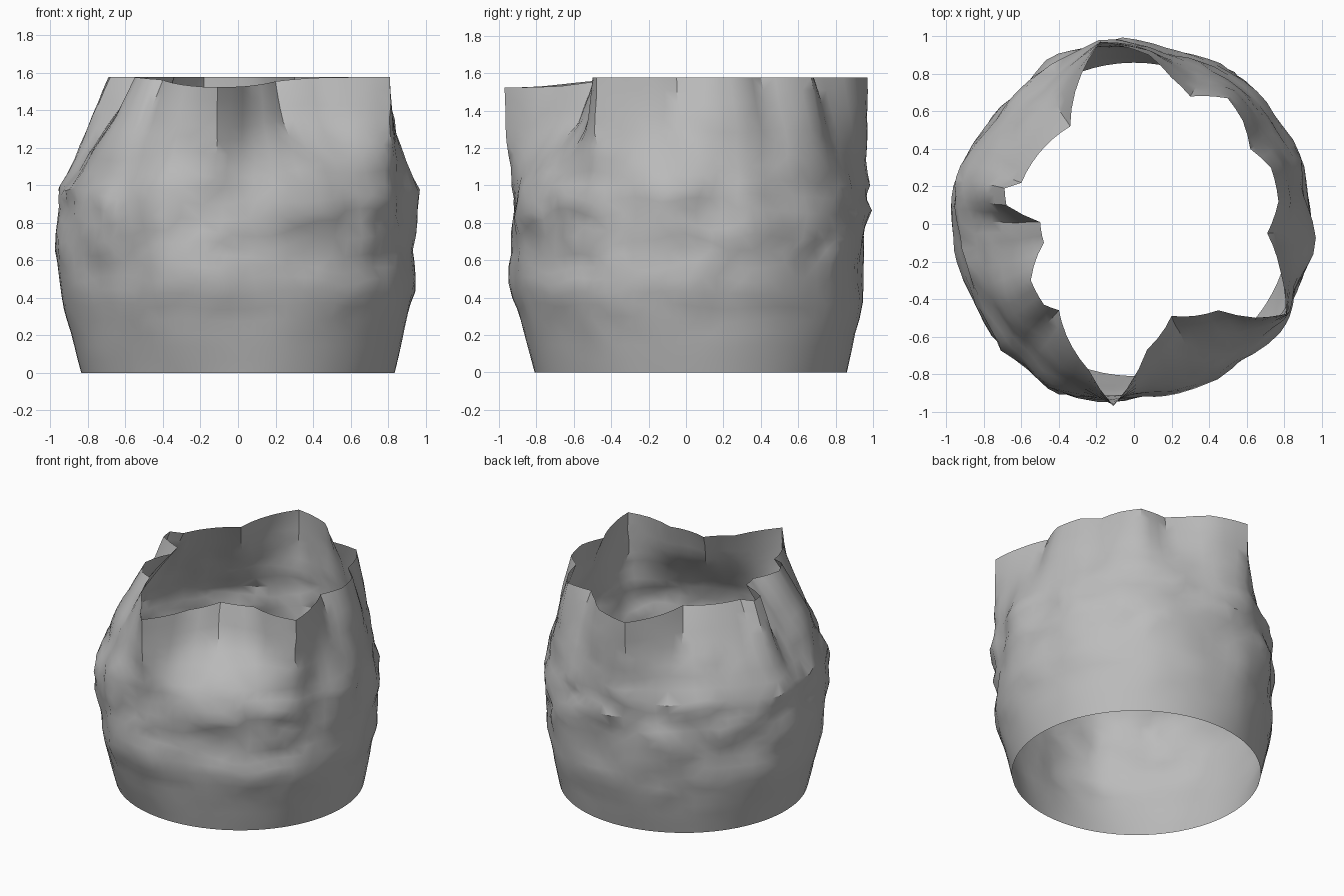
import bpy, bmesh, math
from mathutils import Vector, noise

ROWS = 22
SHOULDER = 0.97

cube = bpy.data.objects.get("Cube")
if cube:
    bpy.data.objects.remove(cube, do_unlink=True)

# Plan outline of the folded, inward leaning rim
rim_plan = [
    (.71, -.05), (.77, .12), (.73, .3), (.62, .4), (.58, .55), (.5, .67), (.3, .68),
    (.2, .78), (.08, .9), (-.18, .97), (-.28, .8), (-.34, .52), (-.6, .22), (-.69, .19),
    (-.68, .1), (-.5, .01), (-.48, -.1), (-.55, -.3), (-.48, -.43), (-.4, -.46),
    (-.24, -.78), (-.11, -.97), (.07, -.67), (.2, -.49), (.45, -.46), (.65, -.5),
    (.81, -.48), (.78, -.25)]

# Plan outline of the widest part of the body
belt_plan = [
    (.99, -.12), (.94, .25), (.84, .5), (.7, .7), (.5, .87), (.2, .97), (-.2, 1),
    (-.45, .9), (-.6, .78), (-.8, .57), (-.95, .37), (-1, 0), (-.96, -.25),
    (-.85, -.5), (-.65, -.75), (-.45, -.94), (-.2, -.99), (.05, -.96), (.4, -.88),
    (.65, -.72), (.85, -.52), (.92, -.35)]


def polar(plan):
    """Turn plan points into sorted (angle, radius) pairs that wrap around."""
    turn = math.tau
    pairs = sorted((math.atan2(y, x) % turn, math.hypot(x, y)) for x, y in plan)
    first, last = pairs[0], pairs[-1]
    return [(last[0] - turn, last[1])] + pairs + [(first[0] + turn, first[1])]


def sample(pairs, at):
    """Straight-line lookup in a list of sorted pairs."""
    for (a, ra), (b, rb) in zip(pairs, pairs[1:]):
        if at <= b:
            return ra + (rb - ra) * (at - a) / (b - a)
    return pairs[-1][1]


def bump(value, centre, width):
    return math.exp(-((value - centre) / width) ** 2)


rim, belt = polar(rim_plan), polar(belt_plan)
bulge = [(0, 0), (.2, .35), (.45, .83), (.72, 1), (.85, 1), (SHOULDER, .95)]
shelf = [(0, 0), (.3, .3), (.63, .78), (1, 1)]


def crumple(direction, z):
    """Creased, mostly horizontal dents, strongest around the middle."""
    strength = .12 + bump(z, .8, .38)
    p = Vector((direction.x * 2, direction.y * 2, z * 3.8))
    p += noise.noise_vector(p * .7) * .4
    near = noise.voronoi(p)[0]
    return -strength * (.07 * near[0] + .04 * abs(noise.noise(p * 1.3)))


def wall_point(angle, level):
    height = 1.578 - .055 * bump(angle, 4.6, .55)
    z = level * height
    direction = Vector((math.cos(angle), math.sin(angle), 0))
    # Uneven rows and columns make irregular facets away from the open edges
    inside = math.sin(math.pi * level)
    drift = noise.noise_vector(direction * 4 + Vector((0, 0, z * 5)))
    z += .06 * inside * drift.z
    angle = (angle + .06 * inside * drift.x) % math.tau
    direction = Vector((math.cos(angle), math.sin(angle), 0))
    wide = sample(belt, angle)
    base = .835 + .025 * direction.y
    if z < SHOULDER:
        radius = base + (wide - base) * sample(bulge, z)
    else:
        t = min(1, (z - SHOULDER) / (height - SHOULDER))
        front = bump(angle, 5.3, .5)
        lean = t + (sample(shelf, t) - t) * front
        shoulder = base + (wide - base) * bulge[-1][1]
        radius = shoulder + (sample(rim, angle) - shoulder) * lean
    radius += crumple(direction, z) * min(1, inside * 2)
    return direction * radius + Vector((0, 0, z))


# Columns run through every rim corner, with wide gaps divided evenly
columns = []
for (a, _), (b, _) in zip(rim[1:], rim[2:]):
    parts = math.ceil((b - a) / .1)
    columns += [(a + (b - a) * i / parts) % math.tau for i in range(parts)]

# Open, crumpled wall with no floor and no lid
bm = bmesh.new()
rings = [[bm.verts.new(wall_point(angle, row / ROWS)) for angle in columns]
         for row in range(ROWS + 1)]
for low, high in zip(rings, rings[1:]):
    for c in range(len(columns)):
        n = (c + 1) % len(columns)
        bm.faces.new((low[c], low[n], high[n], high[c]))
bmesh.ops.triangulate(bm, faces=bm.faces, quad_method='SHORT_EDGE')

mesh = bpy.data.meshes.new("crumpled_bag_wall")
bm.to_mesh(mesh)
bm.free()
bag = bpy.data.objects.new("crumpled_bag_wall", mesh)
bpy.context.collection.objects.link(bag)

# Plain grey paper
paper = bpy.data.materials.new("grey_paper")
paper.use_nodes = True
grey = (.5, .5, .5, 1)
paper.diffuse_color = grey
paper.node_tree.nodes["Principled BSDF"].inputs["Base Color"].default_value = grey
mesh.materials.append(paper)

bpy.ops.object.select_all(action='DESELECT')
bag.select_set(True)
bpy.context.view_layer.objects.active = bag
bpy.ops.object.shade_smooth_by_angle(angle=math.radians(35))
